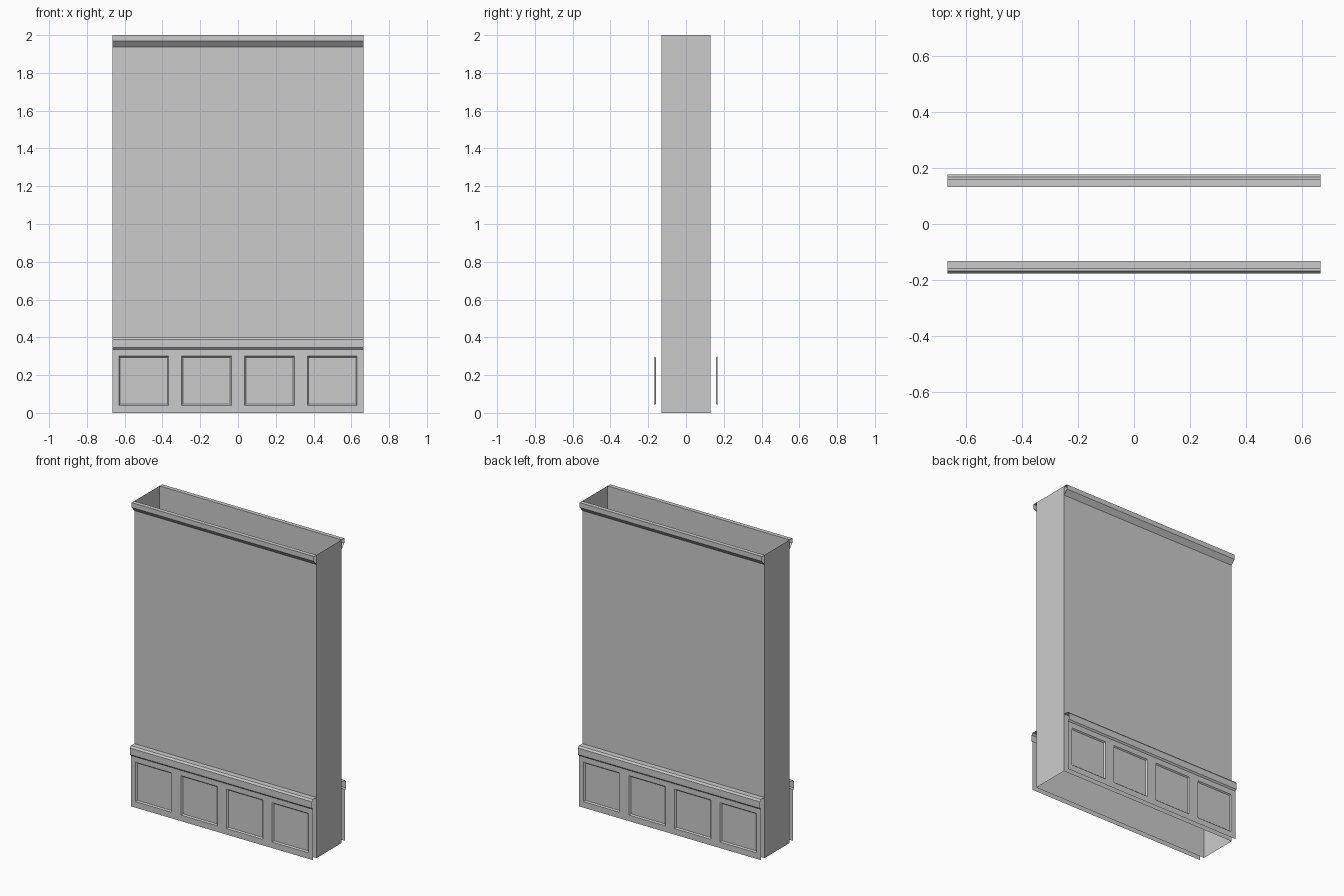
import bpy
import bmesh

cube = bpy.data.objects.get("Cube")
if cube:
    bpy.data.objects.remove(cube, do_unlink=True)

HALF_W = 0.665    # half width of the wall
WALL_Y = 0.131    # wall face
PANEL_Y = 0.167   # wainscot face
HEIGHT = 2.0

grey = bpy.data.materials.new("plain_grey")
grey.use_nodes = True
colour = (0.6, 0.6, 0.6, 1)
grey.diffuse_color = colour
grey.node_tree.nodes["Principled BSDF"].inputs["Base Color"].default_value = colour


def finish(name, bm):
    mesh = bpy.data.meshes.new(name)
    bm.to_mesh(mesh)
    bm.free()
    mesh.materials.append(grey)
    ob = bpy.data.objects.new(name, mesh)
    bpy.context.collection.objects.link(ob)
    return ob


def strip(name, profile, side):
    """Sweep an open (outward, height) profile, listed bottom up, along the wall."""
    bm = bmesh.new()
    rows = [[bm.verts.new((side * x, -side * out, z)) for x in (-HALF_W, HALF_W)]
            for out, z in profile]
    for low, high in zip(rows, rows[1:]):
        bm.faces.new((low[0], low[1], high[1], high[0]))
    return finish(name, bm)


def wainscot(name, side):
    """Flat board with four sunken panels."""
    bm = bmesh.new()
    pitch = HALF_W / 2
    xs = [-HALF_W]
    for i in range(4):
        centre = -HALF_W + pitch * (i + 0.5)
        xs += [centre - 0.132, centre + 0.132]
    xs.append(HALF_W)
    zs = [0, 0.04, 0.3, 0.34]
    grid = [[bm.verts.new((side * x, -side * PANEL_Y, z)) for x in xs] for z in zs]
    sunken = []
    for r in range(len(zs) - 1):
        for c in range(len(xs) - 1):
            f = bm.faces.new((grid[r][c], grid[r][c + 1],
                              grid[r + 1][c + 1], grid[r + 1][c]))
            if r == 1 and c % 2 == 1:
                sunken.append(f)
    bm.normal_update()
    bmesh.ops.inset_individual(bm, faces=sunken, thickness=0.01, depth=-0.008)
    return finish(name, bm)


# Hollow wall shell, open at top and bottom
bm = bmesh.new()
corners = [(-HALF_W, -WALL_Y), (HALF_W, -WALL_Y), (HALF_W, WALL_Y), (-HALF_W, WALL_Y)]
low = [bm.verts.new((x, y, 0)) for x, y in corners]
high = [bm.verts.new((x, y, HEIGHT)) for x, y in corners]
for i in range(4):
    j = (i + 1) % 4
    bm.faces.new((low[i], low[j], high[j], high[i]))
finish("wall_shell", bm)

# Trim on both long faces
crown = [(WALL_Y, 1.937), (0.158, 1.968), (0.158, HEIGHT), (WALL_Y, HEIGHT)]
rail = [(PANEL_Y, 0.335), (0.176, 0.345), (0.176, 0.388), (PANEL_Y, 0.4), (WALL_Y, 0.4)]
for label, side in (("front", 1), ("back", -1)):
    strip(label + "_crown_moulding", crown, side)
    strip(label + "_chair_rail", rail, side)
    wainscot(label + "_wainscot", side)
